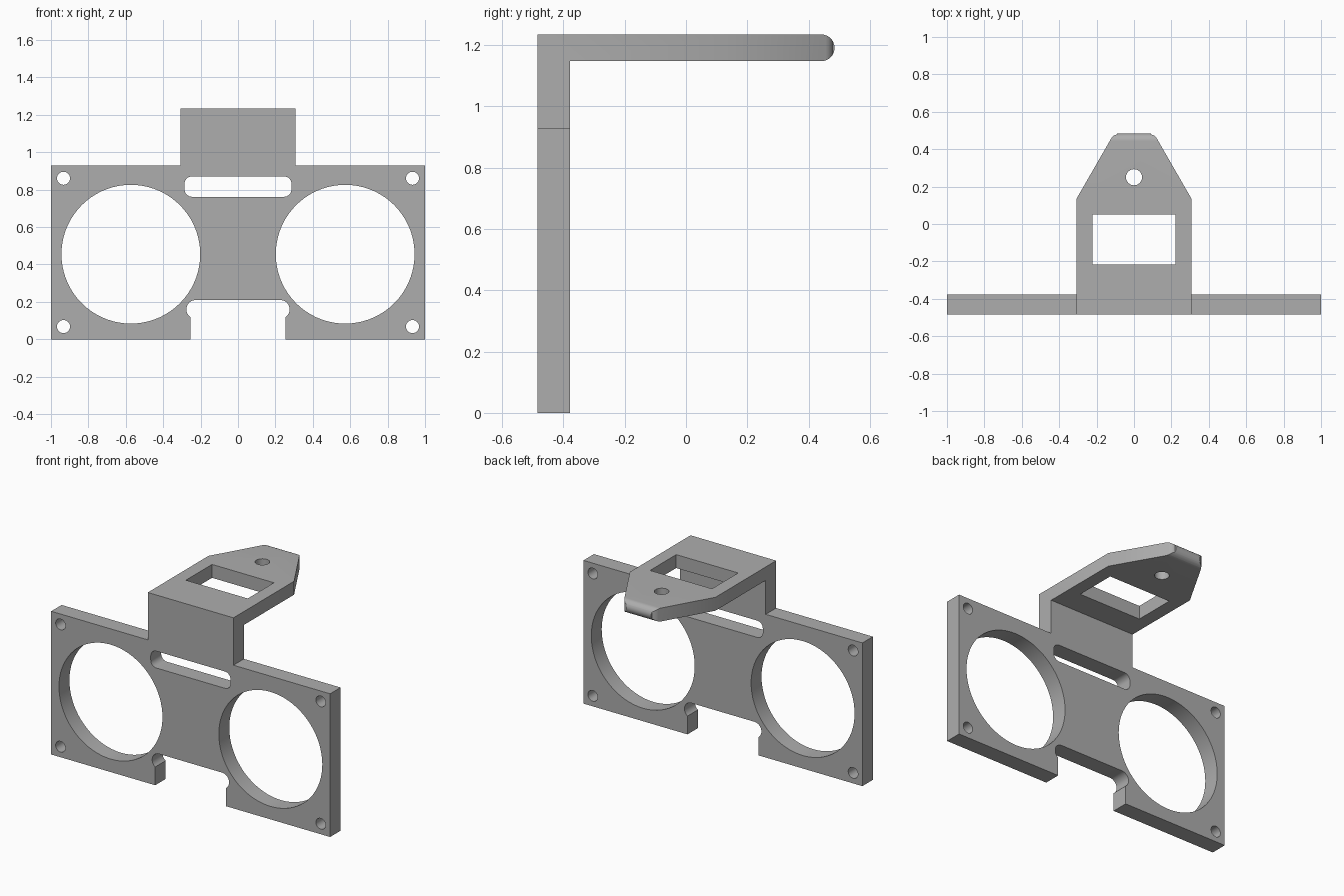
import bpy, bmesh
from math import cos, sin, pi, radians

cube = bpy.data.objects.get("Cube")
if cube:
    bpy.data.objects.remove(cube, do_unlink=True)

grey = bpy.data.materials.new("plain grey")
grey.use_nodes = True
grey.diffuse_color = (0.42, 0.42, 0.42, 1)
grey.node_tree.nodes["Principled BSDF"].inputs["Base Color"].default_value = (0.42, 0.42, 0.42, 1)


def arc(cx, cy, r, start, end, steps=8):
    """Points along an arc, angles in degrees."""
    angles = [radians(start + (end - start) * i / steps) for i in range(steps + 1)]
    return [(cx + r * cos(a), cy + r * sin(a)) for a in angles]


def circle(cx, cy, r, steps):
    return arc(cx, cy, r, 0, 360, steps)[:-1]


def mirrored(half):
    """Close a right-hand half outline with its left-hand mirror image."""
    return half + [(-x, y) for x, y in reversed(half)]


PLACE = {
    "front": lambda a, b, d: (a, d, b),
    "side": lambda a, b, d: (d, a, b),
    "top": lambda a, b, d: (a, b, d),
}


def prism(name, outlines, facing, low, high):
    """Extrude closed outlines straight through along the facing axis."""
    bm = bmesh.new()
    for outline in outlines:
        rings = [[bm.verts.new(PLACE[facing](a, b, d)) for a, b in outline] for d in (low, high)]
        for ring in rings:
            bm.faces.new(ring)
        for i in range(len(outline)):
            bm.faces.new((rings[0][i - 1], rings[0][i], rings[1][i], rings[1][i - 1]))
    bmesh.ops.recalc_face_normals(bm, faces=bm.faces)
    mesh = bpy.data.meshes.new(name)
    bm.to_mesh(mesh)
    bm.free()
    mesh.materials.append(grey)
    obj = bpy.data.objects.new(name, mesh)
    bpy.context.collection.objects.link(obj)
    return obj


def combine(target, tool, operation):
    """Apply a boolean and discard the tool."""
    tool.hide_render = True
    mod = target.modifiers.new(operation, "BOOLEAN")
    mod.operation, mod.object, mod.solver = operation, tool, "EXACT"
    bpy.ops.object.select_all(action="DESELECT")
    bpy.context.view_layer.objects.active = target
    target.select_set(True)
    bpy.ops.object.modifier_apply(modifier=mod.name)
    bpy.data.objects.remove(tool, do_unlink=True)


FRONT, BACK, TIP = -0.485, -0.378, 0.485
TOP, UNDER, SHOULDER = 1.235, 1.148, 0.928
TAB = 0.307
nose = (TOP - UNDER) / 2

# L-shaped side profile with a rounded nose
profile = [(FRONT, 0), (BACK, 0), (BACK, UNDER)]
profile += arc(TIP - nose, UNDER + nose, nose, -90, 90, 16) + [(FRONT, TOP)]
bracket = prism("mounting_bracket", [profile], "side", -1.1, 1.1)

# Front silhouette: wide plate with a raised tab
silhouette = mirrored([(1, -0.1), (1, SHOULDER), (TAB, SHOULDER), (TAB, 1.4)])
combine(bracket, prism("front_silhouette", [silhouette], "front", -1, 1), "INTERSECT")

# Plan outline: tapered arm with softened corners
plan = mirrored([(1.2, -0.7), (1.2, -0.3), (0.4, -0.3), (0.4, -0.026),
                 (0.121, 0.459)] + arc(0.086, 0.439, 0.04, 30, 80, 5) + [(0.086, 0.49)])
combine(bracket, prism("arm_outline", [plan], "top", -0.2, 1.5), "INTERSECT")

# Lens holes, corner screw holes, rounded slot and bottom notch
holes = []
for side in (-1, 1):
    holes.append(circle(side * 0.573, 0.455, 0.371, 72))
    holes += [circle(side * 0.933, z, 0.035, 24) for z in (0.068, 0.861)]
holes.append(mirrored(arc(0.246, 0.802, 0.04, -90, 0) + arc(0.246, 0.831, 0.04, 0, 90)))
holes.append(mirrored([(0.254, -0.1)] + arc(0.226, 0.16, 0.05, -56, 90, 14)))
combine(bracket, prism("plate_holes", holes, "front", -0.7, -0.25), "DIFFERENCE")

# Rectangular window and pivot hole in the arm
openings = [mirrored([(0.222, -0.217), (0.222, 0.051)]), circle(0, 0.25, 0.043, 32)]
combine(bracket, prism("arm_openings", openings, "top", 1, 1.4), "DIFFERENCE")

bpy.ops.object.select_all(action="DESELECT")
bracket.select_set(True)
bpy.context.view_layer.objects.active = bracket
bpy.ops.object.shade_smooth_by_angle(angle=radians(30))
